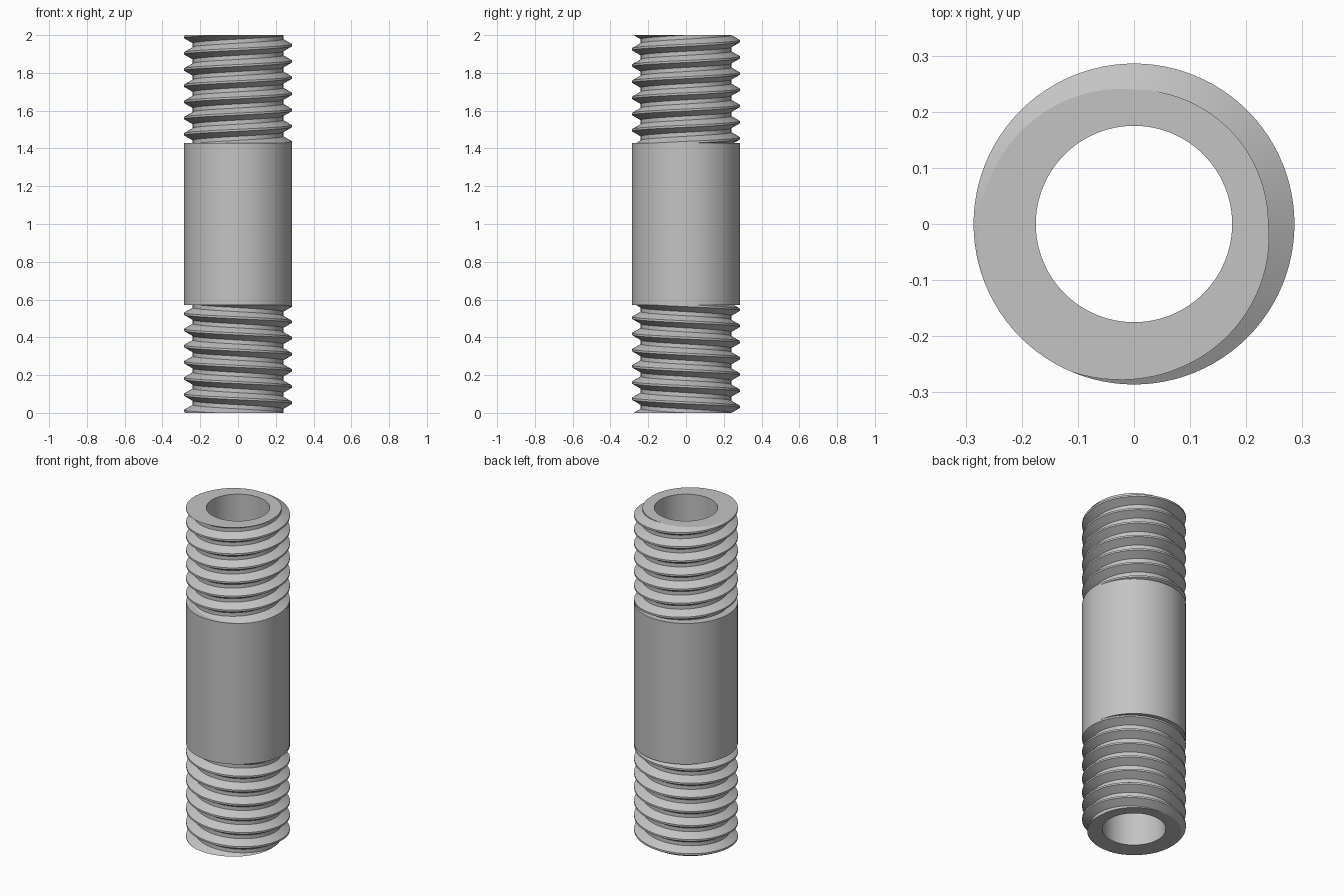
import bpy, bmesh
from math import pi, cos, sin, radians
from mathutils import Vector

if "Cube" in bpy.data.objects:
    bpy.data.objects.remove(bpy.data.objects["Cube"], do_unlink=True)

RADIUS = 0.286          # crest and shank radius
BORE = 0.175
PITCH = 2 * 1.5 / 35    # coarse metric proportions
DEPTH = 0.541 * PITCH
ROOT = RADIUS - DEPTH
SHANK = 15 / 35         # half length of the plain shank
SEG = 96

steel = bpy.data.materials.new("plain grey steel")
steel.use_nodes = True
grey = (0.55, 0.55, 0.55, 1)
steel.diffuse_color = grey
steel.node_tree.nodes["Principled BSDF"].inputs["Base Color"].default_value = grey


def finish(name, bm):
    """Turn the bmesh into a smooth object centred at half height."""
    mesh = bpy.data.meshes.new(name)
    bm.to_mesh(mesh)
    bm.free()
    obj = bpy.data.objects.new(name, mesh)
    obj.location.z = 1
    bpy.context.collection.objects.link(obj)
    mesh.materials.append(steel)
    bpy.ops.object.select_all(action='DESELECT')
    obj.select_set(True)
    bpy.context.view_layer.objects.active = obj
    bpy.ops.object.shade_smooth_by_angle(angle=radians(30))
    return obj


def revolve(name, profile):
    """Spin a radius/height profile around the z axis."""
    bm = bmesh.new()
    rings = [[bm.verts.new((r * cos(2 * pi * i / SEG), r * sin(2 * pi * i / SEG), z))
              for i in range(SEG)] for r, z in profile]
    for low, high in zip(rings, rings[1:]):
        for i in range(SEG):
            k = (i + 1) % SEG
            bm.faces.new((low[i], low[k], high[k], high[i]))
    return finish(name, bm)


# Plain shank with its two shoulders, and the through bore
revolve("plain_shank", [(ROOT - 0.01, -SHANK), (RADIUS, -SHANK),
                        (RADIUS, SHANK), (ROOT - 0.01, SHANK)])
revolve("through_bore", [(BORE, 1), (BORE, -1)])

# Thread: trapezoid profile swept along a helix, longer than needed
bm = bmesh.new()
section = [(ROOT, -0.375), (RADIUS, -0.0625), (RADIUS, 0.0625), (ROOT, 0.375)]
rows = {}
for i in range(-9 * SEG, 2 * SEG + 1):
    turn = i / SEG
    a = radians(225) + 2 * pi * turn
    rows[i] = [bm.verts.new((r * cos(a), r * sin(a), 1 + PITCH * (turn + t)))
               for r, t in section]
for i in range(-9 * SEG, 2 * SEG):
    here, there = rows[i], rows[i + 1]
    for j in range(3):
        bm.faces.new((here[j], there[j], there[j + 1], here[j + 1]))
    if i + SEG + 1 in rows:
        bm.faces.new((here[3], there[3], rows[i + SEG + 1][0], rows[i + SEG][0]))

# Trim it flat at the shoulder and at the end
for z, outer in ((1, True), (SHANK, False)):
    bmesh.ops.bisect_plane(bm, geom=bm.verts[:] + bm.edges[:] + bm.faces[:],
                           plane_co=Vector((0, 0, z)), plane_no=Vector((0, 0, 1)),
                           clear_outer=outer, clear_inner=not outer)

# Flat end ring, from the cut thread in to the bore
rim = [e for e in bm.edges if e.is_boundary and all(v.co.z > 0.9999 for v in e.verts)]
ring = bmesh.ops.extrude_edge_only(bm, edges=rim)["geom"]
for v in ring:
    if isinstance(v, bmesh.types.BMVert):
        flat = Vector((v.co.x, v.co.y, 0)).normalized() * BORE
        v.co = (flat.x, flat.y, 1)
bm.normal_update()
for f in bm.faces:
    if f.normal.z < -0.99:
        f.normal_flip()

# The opposite end is its mirror image
thread = finish("threaded_ends", bm)
mirror = thread.modifiers.new("opposite_end", 'MIRROR')
mirror.use_axis = (False, False, True)
mirror.use_mirror_merge = False
